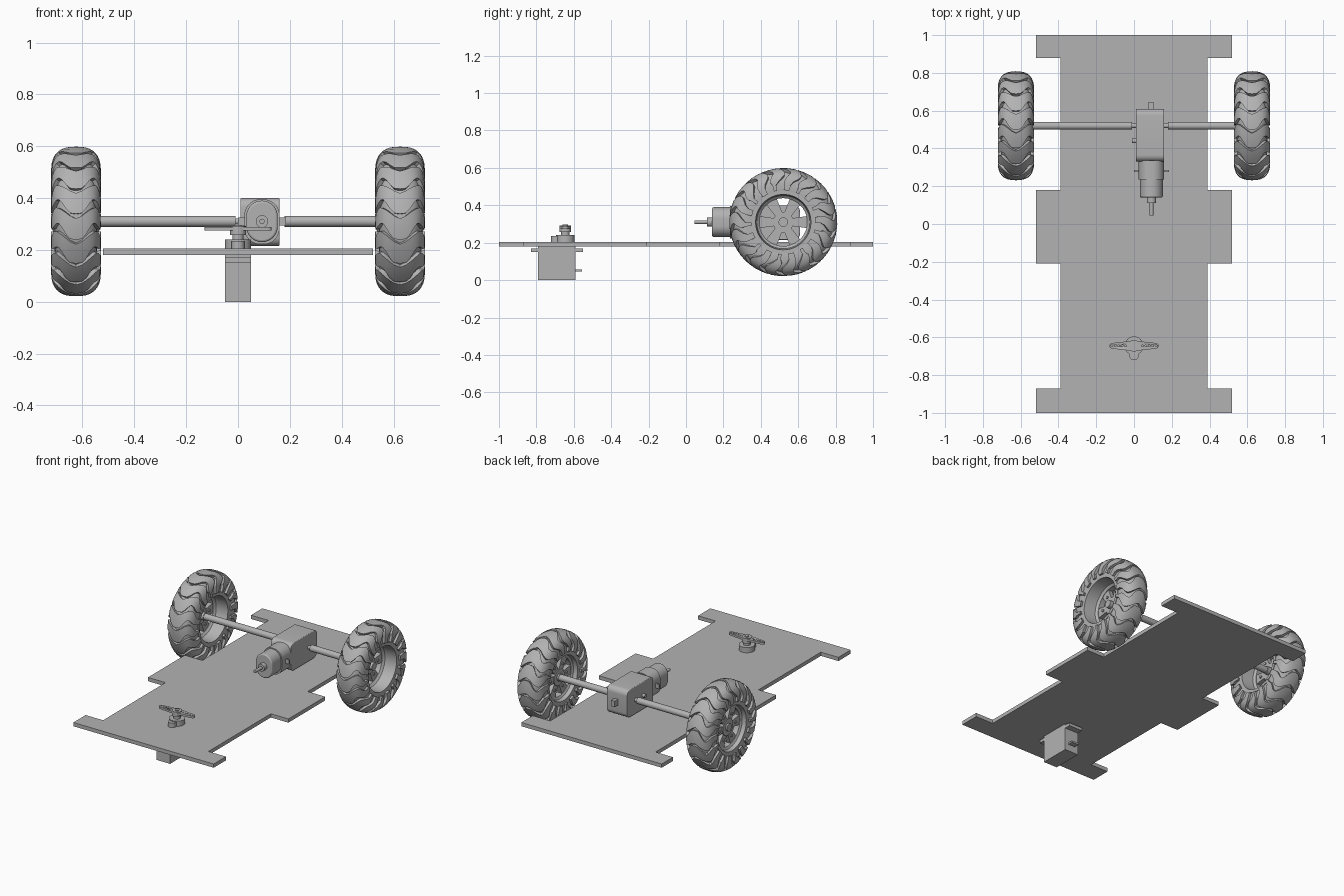
import bpy, bmesh, math
from mathutils import Vector

if "Cube" in bpy.data.objects:
    bpy.data.objects.remove(bpy.data.objects["Cube"], do_unlink=True)

mat = bpy.data.materials.new("plain_grey")
mat.use_nodes = True
GREY = (0.45, 0.45, 0.45, 1)
mat.diffuse_color = GREY
mat.node_tree.nodes["Principled BSDF"].inputs["Base Color"].default_value = GREY


def finish(name, bm, smooth=True, bevel=0.0):
    bmesh.ops.recalc_face_normals(bm, faces=bm.faces)
    me = bpy.data.meshes.new(name)
    bm.to_mesh(me)
    bm.free()
    ob = bpy.data.objects.new(name, me)
    bpy.context.collection.objects.link(ob)
    me.materials.append(mat)
    if bevel:
        mod = ob.modifiers.new("Bevel", "BEVEL")
        mod.width, mod.segments = bevel, 3
    if smooth:
        bpy.ops.object.select_all(action="DESELECT")
        ob.select_set(True)
        bpy.context.view_layer.objects.active = ob
        bpy.ops.object.shade_smooth_by_angle(angle=math.radians(35))
    return ob


def prism(name, pts, axis, lo, hi, bevel=0.0):
    """Extrude a 2D outline; axis z takes (x, y), axis y takes (x, z), axis x takes (y, z)."""
    place = {"x": lambda p, t: (t, p[0], p[1]),
             "y": lambda p, t: (p[0], t, p[1]),
             "z": lambda p, t: (p[0], p[1], t)}[axis]
    bm = bmesh.new()
    face = bm.faces.new([bm.verts.new(place(p, lo)) for p in pts])
    new = bmesh.ops.extrude_face_region(bm, geom=[face])["geom"]
    step = Vector(place((0, 0), hi - lo))
    bmesh.ops.translate(bm, vec=step, verts=[v for v in new if isinstance(v, bmesh.types.BMVert)])
    return finish(name, bm, bevel=bevel)


def rounded(x0, x1, y0, y1, r, n=8):
    """Rounded rectangle outline."""
    pts = []
    for k, (cx, cy) in enumerate(((x1 - r, y1 - r), (x0 + r, y1 - r),
                                  (x0 + r, y0 + r), (x1 - r, y0 + r))):
        for i in range(n + 1):
            a = math.pi / 2 * (k + i / n)
            pts.append((cx + r * math.cos(a), cy + r * math.sin(a)))
    return pts


def rect(x0, x1, y0, y1):
    return [(x0, y0), (x1, y0), (x1, y1), (x0, y1)]


def circle(cx, cy, r, n=24):
    return [(cx + r * math.cos(2 * math.pi * i / n),
             cy + r * math.sin(2 * math.pi * i / n)) for i in range(n)]


# Chassis plate: outline of one side mirrored to the other
edge = [(0.52, -1), (0.52, -0.87), (0.39, -0.87), (0.39, -0.21), (0.52, -0.21), (0.52, 0.18),
        (0.39, 0.18), (0.39, 0.88), (0.52, 0.88), (0.52, 1)]
prism("chassis_plate", edge + [(-x, y) for x, y in reversed(edge)], "z", 0.18, 0.205)

# Wheels
WY, WZ, LUGS = 0.52, 0.31, 18


def on_wheel(cx, t, r, a):
    return (cx + t, WY + r * math.cos(a), WZ + r * math.sin(a))


def lathe(name, cx, profile, n=72):
    bm = bmesh.new()
    rings = [[bm.verts.new(on_wheel(cx, t, r, 2 * math.pi * i / n)) for t, r in profile]
             for i in range(n)]
    m = len(profile)
    for i in range(n):
        p, q = rings[i], rings[(i + 1) % n]
        for j in range(m):
            k = (j + 1) % m
            bm.faces.new((p[j], p[k], q[k], q[j]))
    return finish(name, bm)


def crown(u, lift):
    """Point on the tyre section: u runs -1 to 1 from sidewall to sidewall."""
    a = u * math.radians(112)
    s, c = math.sin(a), math.cos(a)
    t = math.copysign(abs(s) ** 0.8, s) * (0.08 + lift)
    return t, 0.19 + (0.083 + lift) * math.copysign(abs(c) ** 0.75, c)


def tread(name, cx, steps=20):
    bm = bmesh.new()
    pitch = 2 * math.pi / LUGS
    for k in range(LUGS):
        rows = []
        for j in range(steps + 1):
            u = -0.86 + 1.72 * j / steps
            w = abs(u)
            # wavy centre line, tapering towards the sidewalls
            mid = pitch * (k + 0.3 * math.cos(w * 7.5) * (1 - 0.4 * w))
            half = pitch * (0.41 - 0.14 * w + 0.05 * math.sin(w * 14))
            if k % 2 and w > 0.72:
                half *= 0.55
            outer, inner = crown(u, 0.016), crown(u, -0.004)
            rows.append([bm.verts.new(on_wheel(cx, *p, mid + s * half))
                         for p, s in ((outer, -1), (outer, 0), (outer, 1), (inner, 1), (inner, -1))])
        for p, q in zip(rows, rows[1:]):
            for j in range(5):
                bm.faces.new((p[j], p[(j + 1) % 5], q[(j + 1) % 5], q[j]))
        bm.faces.new(rows[0])
        bm.faces.new(rows[-1])
    finish(name, bm)


def spokes(name, cx, count=6):
    bm = bmesh.new()
    for k in range(count):
        a = 2 * math.pi * k / count
        quads = []
        for t in (-0.045, -0.015):
            quads.append([bm.verts.new(on_wheel(cx, t, r, a + s * d))
                          for r, s, d in ((0.04, -1, 0.5), (0.14, -1, 0.24),
                                          (0.14, 1, 0.24), (0.04, 1, 0.5))])
        lo, hi = quads
        bm.faces.new(lo)
        bm.faces.new(hi)
        for j in range(4):
            i = (j + 1) % 4
            bm.faces.new((lo[j], lo[i], hi[i], hi[j]))
    finish(name, bm, smooth=False)


for side, cx in (("left", 0.625), ("right", -0.625)):
    section = [crown(-1 + i / 12, 0) for i in range(25)]
    lathe(side + "_tyre", cx, section)
    lathe(side + "_rim", cx, [(-0.082, 0.148), (-0.082, 0.168), (0.082, 0.168), (0.082, 0.148),
                              (0.0, 0.142), (-0.012, 0.128), (-0.048, 0.128), (-0.056, 0.142)])
    tread(side + "_tread", cx)
    spokes(side + "_spokes", cx)
    prism(side + "_hub", circle(WY, WZ, 0.055), "x", cx - 0.05, cx - 0.01)
    prism(side + "_hub_stub", circle(WY, WZ, 0.025), "x", cx - 0.06, cx + 0.02)
    for k in range(6):
        a = math.pi / 3 * k
        pin = (WY + 0.085 * math.cos(a), WZ + 0.085 * math.sin(a))
        prism(side + "_hub_bolt", circle(*pin, 0.009, 10), "x", cx - 0.05, cx - 0.008)

# Axles between wheels and gearbox
prism("right_axle", circle(WY, WZ, 0.021), "x", -0.64, -0.01)
prism("left_axle", circle(WY, WZ, 0.021), "x", 0.18, 0.6)
prism("gearbox_shaft", circle(WY, WZ, 0.012), "x", -0.02, 0.2)

# Gearbox and motor
prism("gearbox", rounded(0.33, 0.61, 0.215, 0.4, 0.035), "x", 0.01, 0.16, bevel=0.004)
prism("gearbox_tab", rect(0.077, 0.103, 0.29, 0.33), "y", 0.6, 0.645)
prism("gearbox_peg", circle(0.44, WZ, 0.012, 12), "x", -0.01, 0.02)
prism("motor_strap", rounded(0.025, 0.16, 0.222, 0.395, 0.06), "y", 0.235, 0.335)
prism("motor_strap_ears", rect(0.275, 0.285, 0.295, 0.325), "x", 0.0, 0.185)
prism("motor_can", rounded(0.032, 0.153, 0.23, 0.39, 0.06), "y", 0.14, 0.25, bevel=0.008)
prism("motor_boss", circle(0.0925, WZ, 0.024), "y", 0.112, 0.15)
prism("motor_shaft", circle(0.0925, WZ, 0.01, 16), "y", 0.045, 0.12)

# Steering servo
prism("servo_body", rect(-0.05, 0.05, -0.79, -0.59), "z", 0.0, 0.2)
prism("servo_mount_tabs", rect(-0.05, 0.05, -0.83, -0.55), "z", 0.15, 0.17)
prism("servo_cable_stub", rect(-0.025, 0.025, -0.6, -0.555), "z", 0.045, 0.056)
prism("servo_gear_cover", circle(0, -0.645, 0.05), "z", 0.2, 0.24)
prism("servo_idler_cover", circle(0, -0.695, 0.026), "z", 0.2, 0.235)
prism("servo_output", circle(0, -0.645, 0.022), "z", 0.23, 0.27)
prism("servo_horn_hub", circle(0, -0.645, 0.031), "z", 0.258, 0.292)

# Servo horn: tapered double arm with a row of holes
tip = [(0.115 + 0.015 * math.sin(a), -0.645 - 0.015 * math.cos(a))
       for a in (math.pi * i / 8 for i in range(9))]
arm = [(0.025, -0.67)] + tip + [(0.025, -0.62)]
horn = prism("servo_horn", arm + [(-x, -1.29 - y) for x, y in arm], "z", 0.274, 0.288)
for s in (-1, 1):
    for i in range(5):
        cut = prism("horn_hole_cutter", circle(s * (0.045 + 0.018 * i), -0.645, 0.005, 10),
                    "z", 0.26, 0.3)
        cut.hide_render = True
        cut.hide_set(True)
        mod = horn.modifiers.new("Hole", "BOOLEAN")
        mod.operation, mod.object = "DIFFERENCE", cut
prism("servo_horn_screw", circle(0, -0.645, 0.014, 16), "z", 0.285, 0.297)
